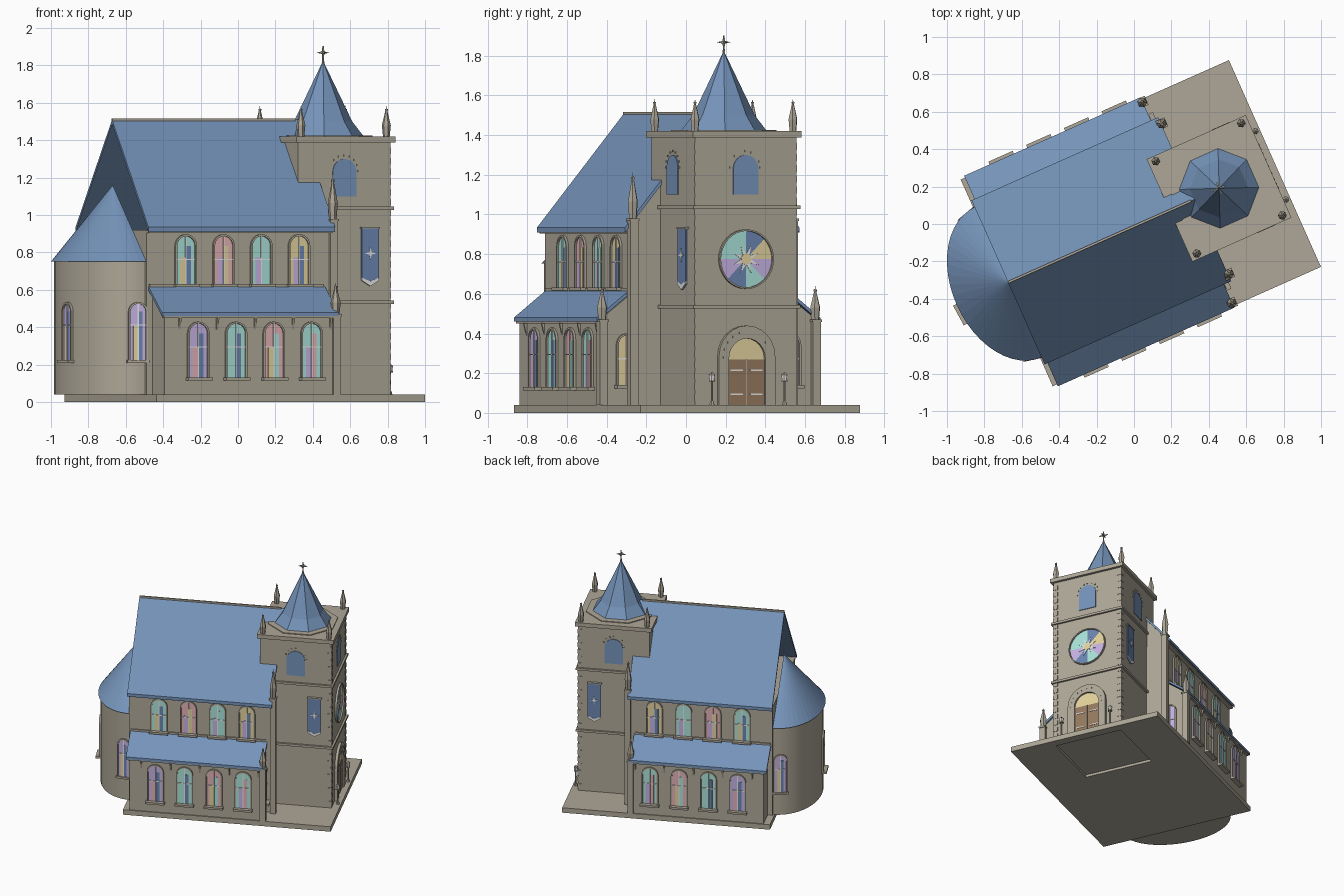
import bpy, bmesh
from math import sin, cos, pi, radians
from mathutils import Matrix, Vector

cube = bpy.data.objects.get("Cube")
if cube:
    bpy.data.objects.remove(cube)

# Flat colours, given as display values and stored as linear
PALETTE = {"stone": (174, 167, 151), "roof_blue": (117, 147, 185), "banner_blue": (106, 133, 176),
           "purple_glass": (196, 178, 226), "pink_glass": (226, 176, 180), "mint_glass": (168, 226, 216),
           "yellow_glass": (226, 210, 156), "pale_trim": (230, 230, 228), "door_wood": (150, 121, 95)}
STONE, ROOF, BLUE, PURPLE, PINK, MINT, YELLOW, PALE, WOOD = range(9)
MATS = []
for name, rgb in PALETTE.items():
    col = [((c / 255 + 0.055) / 1.055) ** 2.4 for c in rgb] + [1]
    m = bpy.data.materials.new(name)
    m.use_nodes = True
    m.diffuse_color = col
    m.node_tree.nodes["Principled BSDF"].inputs["Base Color"].default_value = col
    MATS.append(m)

# The whole building is turned about the vertical axis
TURN = Matrix.Rotation(radians(24), 4, 'Z') @ Matrix.Translation((0, -0.011, 0))


def finish(name, bm, smooth=False):
    bmesh.ops.recalc_face_normals(bm, faces=bm.faces)
    mesh = bpy.data.meshes.new(name)
    used = sorted({f.material_index for f in bm.faces})
    for f in bm.faces:
        f.material_index = used.index(f.material_index)
    for i in used:
        mesh.materials.append(MATS[i])
    bm.to_mesh(mesh)
    bm.free()
    ob = bpy.data.objects.new(name, mesh)
    ob.matrix_world = TURN
    bpy.context.collection.objects.link(ob)
    if smooth:
        bpy.ops.object.select_all(action='DESELECT')
        ob.select_set(True)
        bpy.context.view_layer.objects.active = ob
        bpy.ops.object.shade_smooth_by_angle(angle=radians(35))


def wall(u, v, nu, nv):
    """Wall frame: x runs to the viewer's right, y outward, z up."""
    return Matrix(((-nv, nu, 0, u), (nu, nv, 0, v), (0, 0, 1, 0), (0, 0, 0, 1)))


def prism(bm, pts, y0, y1, M, mat=STONE):
    a, b = [[bm.verts.new(M @ Vector((x, y, z))) for x, z in pts] for y in (y0, y1)]
    n = len(pts)
    faces = [bm.faces.new(a), bm.faces.new(b)]
    faces += [bm.faces.new((a[i], a[(i + 1) % n], b[(i + 1) % n], b[i])) for i in range(n)]
    for f in faces:
        f.material_index = mat


def ring(bm, outer, inner, y0, y1, M, mat=STONE):
    n = len(outer)
    loops = [[bm.verts.new(M @ Vector((x, y, z))) for x, z in p]
             for p, y in ((outer, y0), (outer, y1), (inner, y1), (inner, y0))]
    for k in range(4):
        a, b = loops[k], loops[(k + 1) % 4]
        for i in range(n):
            bm.faces.new((a[i], a[(i + 1) % n], b[(i + 1) % n], b[i])).material_index = mat


def rect(x0, x1, z0, z1):
    return [(x0, z0), (x1, z0), (x1, z1), (x0, z1)]


def box(bm, u0, u1, v0, v1, z0, z1, mat=STONE):
    prism(bm, rect(u0, u1, z0, z1), v0, v1, Matrix(), mat)


def arc(r, zc, a0, a1, n=8):
    return [(r * cos(a0 + (a1 - a0) * i / n), zc + r * sin(a0 + (a1 - a0) * i / n)) for i in range(n + 1)]


def arch(w, z0, z1):
    return [(-w, z0), (w, z0)] + arc(w, z1 - w, 0, pi, 12)


def cone(bm, u, v, z0, z1, r0, r1, n=6, mat=STONE, rot=0.0):
    M = Matrix.Translation((u, v, (z0 + z1) / 2)) @ Matrix.Rotation(rot, 4, 'Z')
    res = bmesh.ops.create_cone(bm, cap_ends=True, segments=n, radius1=r0, radius2=r1, depth=z1 - z0, matrix=M)
    for f in {f for vert in res["verts"] for f in vert.link_faces}:
        f.material_index = mat


def pinnacle(bm, u, v, z, h, r):
    cone(bm, u, v, z, z + h * 0.36, r * 0.75, r)
    cone(bm, u, v, z + h * 0.36, z + h * 0.88, r, r * 0.15)
    cone(bm, u, v, z + h * 0.84, z + h * 0.89, r * 0.35, r * 0.35)
    cone(bm, u, v, z + h * 0.88, z + h, r * 0.12, 0)


def voussoirs(bm, M, r, zc, n=9):
    for i in range(n):
        a = pi * i / (n - 1)
        x, z = r * cos(a), zc + r * sin(a)
        prism(bm, rect(x - 0.005, x + 0.005, z - 0.005, z + 0.005), 0, 0.004, M)


def window(bm, M, w, z0, z1, base, left, right, sill=0.035):
    zc = z1 - w
    prism(bm, arch(w, z0, z1), 0, 0.003, M, base)
    prism(bm, rect(-w * 0.62, 0, z0, z0 + (zc - z0) * 0.7), 0, 0.005, M, left)
    prism(bm, rect(0, w * 0.55, z0, zc), 0, 0.005, M, right)
    ring(bm, arch(w + 0.01, z0, z1 + 0.01), arch(w, z0, z1), -0.005, 0.012, M)
    prism(bm, rect(-0.003, 0.003, z0, z1), 0, 0.009, M, PALE)
    prism(bm, rect(-w, w, zc - 0.075, zc - 0.069), 0, 0.009, M, PALE)
    prism(bm, rect(-w - 0.018, w + 0.018, z0 - 0.016, z0), -0.005, sill, M)


# Ground slab, hollow under the tower
FLAT = Matrix(((1, 0, 0, 0), (0, 0, 1, 0), (0, 1, 0, 0), (0, 0, 0, 1)))
bm = bmesh.new()
ring(bm, rect(-0.75, 0.82, -0.605, 0.605), rect(0.235, 0.75, -0.27, 0.27), 0, 0.04, FLAT)
finish("ground_slab", bm)

# Nave, aisles and the gable wall behind the tower
bm = bmesh.new()
box(bm, -0.735, 0.34, -0.439, 0.439, 0.03, 0.92)
prism(bm, [(-0.439, 0.9), (0.439, 0.9), (0.439, 0.96), (0, 1.492), (-0.439, 0.96)], -0.04, 0, wall(0.335, 0, 1, 0))
finish("nave_walls", bm)
bm = bmesh.new()
for s in (1, -1):
    prism(bm, [(s * 0.42, 0.03), (s * 0.597, 0.03), (s * 0.597, 0.47), (s * 0.42, 0.605)], -0.7, 0.3, wall(0, 0, 1, 0))
    for k in range(5):  # small brackets under the eaves
        u = -0.613 + 0.221 * k
        prism(bm, [(s * 0.59, 0.36), (s * 0.613, 0.455), (s * 0.59, 0.455)], u - 0.006, u + 0.006, wall(0, 0, 1, 0))
finish("aisle_walls", bm)

# Thin roofs, open at the rear gable
bm = bmesh.new()
prism(bm, [(0, 1.51), (0.48, 0.935), (0.48, 0.91), (0, 1.487), (-0.48, 0.91), (-0.48, 0.935)],
      -0.742, 0.35, wall(0, 0, 1, 0), ROOF)
finish("nave_roof", bm)
bm = bmesh.new()
for s in (1, -1):
    prism(bm, [(s * 0.43, 0.625), (s * 0.616, 0.48), (s * 0.616, 0.46), (s * 0.43, 0.605)],
          -0.725, 0.308, wall(0, 0, 1, 0), ROOF)
finish("aisle_roofs", bm)
bm = bmesh.new()
box(bm, -0.742, 0.33, -0.006, 0.006, 1.495, 1.516)
for s in (1, -1):
    box(bm, -0.735, 0.34, s * 0.435, s * 0.47, 0.905, 0.918)
    box(bm, -0.71, 0.3, s * 0.585, s * 0.61, 0.45, 0.464)
    box(bm, -0.72, 0.3, s * 0.43, s * 0.447, 0.615, 0.63)
finish("ridge_and_eave_trim", bm)

# Rounded apse with a half cone roof
APSE = Matrix.Translation((-0.738, 0, 0)) @ FLAT
half = lambda a, b, n=24: [(-a * cos(pi * (i / n - 0.5)), b * sin(pi * (i / n - 0.5))) for i in range(n + 1)]
bm = bmesh.new()
prism(bm, half(0.287, 0.425), 0.04, 0.76, APSE)
finish("apse_wall", bm, True)
bm = bmesh.new()
rim = [bm.verts.new((-0.738 + x, y, 0.752)) for x, y in half(0.304, 0.44)]
tip = bm.verts.new((-0.738, 0, 1.16))
bm.faces.new(rim)
for a, b in zip(rim, rim[1:] + rim[:1]):
    bm.faces.new((a, b, tip))
for f in bm.faces:
    f.material_index = ROOF
finish("apse_roof", bm)

# Stained glass windows
bm = bmesh.new()
LOW = [(PURPLE, PINK, BLUE), (MINT, MINT, BLUE), (PINK, YELLOW, MINT), (MINT, PURPLE, PINK)]
HIGH = [(MINT, YELLOW, BLUE), (PINK, PURPLE, YELLOW), (MINT, PURPLE, MINT), (YELLOW, PURPLE, BLUE)]
for s in (1, -1):
    for k in range(4):
        u = -0.508 + 0.221 * k
        window(bm, wall(u + 0.003, s * 0.597, 0, s), 0.053, 0.13, 0.42, *LOW[k])
        window(bm, wall(u, s * 0.439, 0, s), 0.053, 0.632, 0.887, *HIGH[k])
    window(bm, wall(0.3, s * 0.453, 1, 0), 0.045, 0.14, 0.39, *((PURPLE, PINK, PURPLE) if s > 0 else (YELLOW, YELLOW, PINK)))
for deg, sill in ((-82, 0.015), (-7, 0.035), (79, 0.015)):
    a = radians(deg)
    n = Vector((-cos(a) / 0.287, sin(a) / 0.425)).normalized()
    window(bm, wall(-0.738 - 0.286 * cos(a), 0.424 * sin(a), n.x, n.y), 0.042, 0.225, 0.525, PURPLE, YELLOW, BLUE, sill)
finish("stained_windows", bm)

# Corner buttresses topped with pinnacles
bm = bmesh.new()
for s in (1, -1):
    for u, v, top, h in ((0.305, 0.588, 0.47, 0.17), (0.354, 0.44, 0.98, 0.235)):
        box(bm, u - 0.022, u + 0.022, s * v - 0.022, s * v + 0.022, 0.04, top)
        box(bm, u - 0.026, u + 0.026, s * v - 0.026, s * v + 0.026, top - 0.012, top)
        pinnacle(bm, u, s * v, top, h, 0.027)
finish("corner_buttresses", bm)

# Tower body, string courses, cornice, corner stones and roof pinnacles
TU, TH = 0.493, 0.27
bm = bmesh.new()
square = lambda g, z0, z1: box(bm, TU - TH - g, TU + TH + g, -TH - g - 0.01, TH + g + 0.01, z0, z1)
square(0, 0.02, 1.39)
for z in (0.525, 1.028):
    square(0.015, z, z + 0.018)
square(0.02, 1.388, 1.42)
finish("tower_body", bm)
bm = bmesh.new()
for s in (1, -1):
    for k in range(24):
        z = 0.06 + 0.055 * k
        box(bm, TU + TH - 0.03, TU + TH + 0.003, s * (TH - 0.025), s * (TH + 0.013), z, z + 0.035)
    for t in (1, -1):
        pinnacle(bm, TU + s * 0.25, t * 0.27, 1.42, 0.165, 0.024)
finish("tower_corner_stones", bm)

# Spire with flared foot and a star shaped finial
bm = bmesh.new()
cone(bm, TU, 0, 1.418, 1.426, 0.265, 0.265, 8, STONE, pi / 8)
cone(bm, TU, 0, 1.426, 1.5, 0.213, 0.156, 8, ROOF, pi / 8)
cone(bm, TU, 0, 1.5, 1.825, 0.156, 0, 8, ROOF, pi / 8)
finish("spire", bm)
bm = bmesh.new()
star = [(r * cos(i * pi / 4), 1.868 + r * sin(i * pi / 4)) for i, r in enumerate((0.035, 0.009) * 4)]
for n in ((1, 0), (0, 1)):
    prism(bm, star, -0.004, 0.004, wall(TU, 0, *n))
cone(bm, TU, 0, 1.8, 1.85, 0.008, 0.004)
finish("finial", bm)

# Belfry windows and hanging banners
SIDES = [wall(TU, s * (TH + 0.01), 0, s) for s in (1, -1)]
FACADE = wall(TU + TH, 0, 1, 0)
bm = bmesh.new()
for M in SIDES + [FACADE]:
    prism(bm, arch(0.069, 1.1, 1.3), 0, 0.005, M, ROOF)
    voussoirs(bm, M, 0.083, 1.236)
finish("belfry_windows", bm)
bm = bmesh.new()
for M, s in zip(SIDES, (-1, 1)):
    x = s * 0.144
    prism(bm, [(x - 0.05, 0.93), (x - 0.05, 0.65), (x, 0.62), (x + 0.05, 0.65), (x + 0.05, 0.93)], 0.01, 0.018, M, BLUE)
    prism(bm, [(x - 0.05, 0.665), (x - 0.05, 0.65), (x, 0.62), (x + 0.05, 0.65), (x + 0.05, 0.665), (x, 0.645)], 0.009, 0.02, M, PALE)
    prism(bm, [(x + px, z - 1.073) for px, z in star], 0.016, 0.021, M, PALE)
    prism(bm, rect(x - 0.054, x + 0.054, 0.928, 0.936), 0, 0.022, M)
finish("banners", bm)

# Rose window
bm = bmesh.new()
ZR = 0.775
circle = lambda r, n=32: arc(r, ZR, 0, 2 * pi, n)[:-1]
ring(bm, circle(0.15), circle(0.142), -0.005, 0.015, FACADE)
for i, c in enumerate((YELLOW, BLUE, MINT, MINT, PURPLE, BLUE, MINT, PURPLE)):
    a = i * pi / 4
    prism(bm, [(0, ZR)] + arc(0.143, ZR, a, a + pi / 4, 5), 0, 0.004, FACADE, c)
    d, r = a + pi / 8, 0.014
    tipx, tipz = 0.075 * cos(d), ZR + 0.075 * sin(d)
    prism(bm, [(-r * sin(d), ZR + r * cos(d)), (r * sin(d), ZR - r * cos(d)), (tipx, tipz)], 0.003, 0.007, FACADE, PALE)
prism(bm, circle(0.028, 16), 0.003, 0.009, FACADE, YELLOW)
finish("rose_window", bm)

# Portal: frame, glazed arch, double door with pale hinges
bm = bmesh.new()
prism(bm, arch(0.1, 0.04, 0.375), 0, 0.005, FACADE, YELLOW)
prism(bm, rect(-0.1, 0.1, 0.04, 0.27), 0.003, 0.009, FACADE, WOOD)
prism(bm, rect(-0.002, 0.002, 0.04, 0.27), 0.008, 0.012, FACADE)
ring(bm, arch(0.155, 0.04, 0.44), arch(0.1, 0.04, 0.375), -0.005, 0.02, FACADE)
voussoirs(bm, FACADE @ Matrix.Translation((0, 0.019, 0)), 0.128, 0.28, 11)
for s in (1, -1):
    for z in (0.09, 0.21):
        prism(bm, rect(s * 0.02, s * 0.088, z, z + 0.008), 0.008, 0.013, FACADE, PALE)
finish("portal", bm)

# Lamp posts either side of the door
bm = bmesh.new()
for s in (1, -1):
    v = s * 0.2
    cone(bm, 0.795, v, 0.04, 0.06, 0.014, 0.008)
    cone(bm, 0.795, v, 0.05, 0.16, 0.006, 0.006)
    cone(bm, 0.795, v, 0.158, 0.166, 0.017, 0.017)
    cone(bm, 0.795, v, 0.166, 0.192, 0.014, 0.016, 6, PALE)
    cone(bm, 0.795, v, 0.192, 0.207, 0.018, 0)
finish("lamp_posts", bm)
